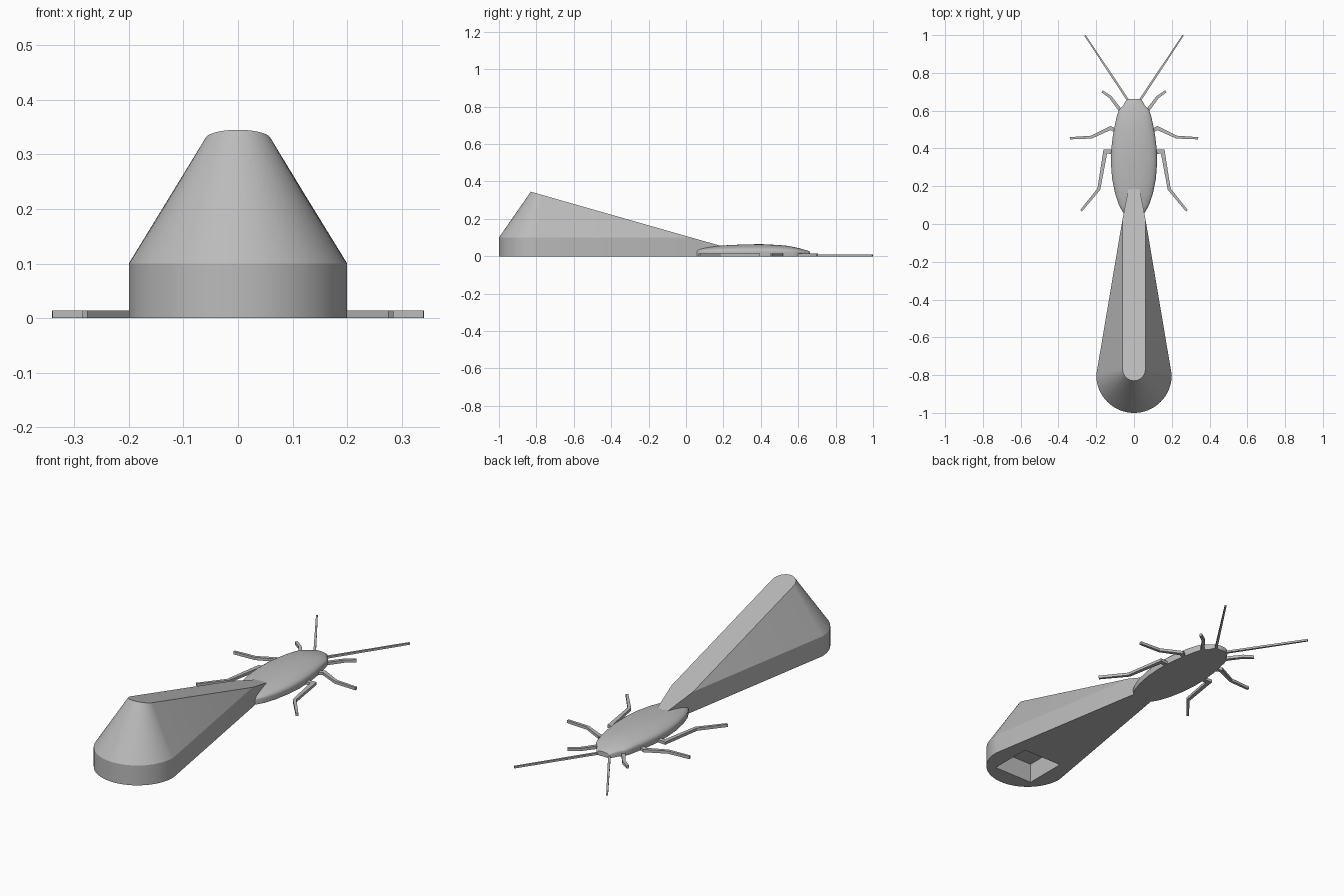
import bpy, bmesh, math
from mathutils import Vector

if "Cube" in bpy.data.objects:
    bpy.data.objects.remove(bpy.data.objects["Cube"])

grey = bpy.data.materials.new("plain grey")
grey.diffuse_color = (0.5, 0.5, 0.5, 1)
grey.use_nodes = True
grey.node_tree.nodes["Principled BSDF"].inputs["Base Color"].default_value = grey.diffuse_color


def finish(name, bm, smooth=None, mirror=False):
    bmesh.ops.recalc_face_normals(bm, faces=bm.faces)
    me = bpy.data.meshes.new(name)
    bm.to_mesh(me)
    bm.free()
    ob = bpy.data.objects.new(name, me)
    bpy.context.collection.objects.link(ob)
    me.materials.append(grey)
    if mirror:
        ob.modifiers.new("mirror", "MIRROR").use_axis[0] = True
    if smooth:
        bpy.context.view_layer.objects.active = ob
        ob.select_set(True)
        bpy.ops.object.shade_smooth_by_angle(angle=math.radians(smooth))
        ob.select_set(False)
    return ob


def loft(bm, rings, closed=True):
    rows = [[bm.verts.new(p) for p in r] for r in rings]
    n = len(rows[0])
    for a, b in zip(rows, rows[1:]):
        for i in range(n if closed else n - 1):
            j = (i + 1) % n
            bm.faces.new((a[i], a[j], b[j], b[i]))
    return rows


# Wedge: vertical skirt, conical heel and a sloping top strip
def top_z(y):
    return 0.345 - 0.285 * (y + 0.83)


ARC = 32
angles = [math.pi + math.pi * i / ARC for i in range(ARC + 1)]
KNEE = (0.06, -0.83 + 0.245 / 0.285)
tip = [(0.03 * math.cos(a), 0.185 + 0.03 * math.sin(a))
       for a in [math.pi * i / 8 for i in range(9)]]
front = [(0.2 * math.cos(a), -0.8 + 0.2 * math.sin(a)) for a in angles]
rim = [(0.06 * math.cos(a), -0.77 + 0.06 * math.sin(a)) for a in angles]
plan = front + [KNEE] + tip + [(-KNEE[0], KNEE[1])]
bm = bmesh.new()
base = [bm.verts.new((x, y, 0)) for x, y in plan]
waist = [bm.verts.new((x, y, min(0.1, top_z(y)))) for x, y in plan]
n = len(plan)
for i in range(n):
    j = (i + 1) % n
    bm.faces.new((base[i], base[j], waist[j], waist[i]))
crest = [bm.verts.new((x, y, top_z(y))) for x, y in rim]
for i in range(ARC):
    bm.faces.new((waist[i], waist[i + 1], crest[i + 1], crest[i]))
bm.faces.new((waist[ARC], waist[ARC + 1], crest[ARC]))
bm.faces.new((waist[0], crest[0], waist[-1]))
bm.faces.new(crest + waist[ARC + 1:])
bm.faces.new(base[::-1])
wedge = finish("wedge", bm, 25)

# Square recess under the heel
bm = bmesh.new()
bmesh.ops.create_cube(bm, size=1)
for v in bm.verts:
    v.co = Vector((v.co.x * 0.22, v.co.y * 0.22 - 0.8, v.co.z * 0.2))
cutter = finish("recess_cutter", bm)
cutter.hide_render = True
cutter.hide_viewport = True
cut = wedge.modifiers.new("recess", "BOOLEAN")
cut.object = cutter
cut.solver = "EXACT"
wedge.modifiers.move(len(wedge.modifiers) - 1, 0)

# Insect body: flat belly, low rim and domed back (y, half width, height)
stations = [(0.05, 0.045, 0.036), (0.065, 0.06, 0.042), (0.10, 0.08, 0.048),
            (0.16, 0.10, 0.055), (0.24, 0.116, 0.061), (0.32, 0.122, 0.064),
            (0.40, 0.120, 0.065), (0.46, 0.113, 0.062), (0.50, 0.106, 0.060),
            (0.54, 0.098, 0.056), (0.575, 0.09, 0.050), (0.605, 0.079, 0.043),
            (0.625, 0.058, 0.037), (0.65, 0.045, 0.031), (0.662, 0.03, 0.024)]
rings = []
for y, w, h in stations:
    edge = min(0.024, h * 0.6)
    ring = [(-w * 0.98, y, 0), (w * 0.98, y, 0)]
    for i in range(17):
        a = math.pi * i / 16
        dip = 0.003 if i == 8 and 0.1 < y < 0.38 else 0   # wing seam
        ring.append((w * math.cos(a), y, edge + (h - edge) * math.sin(a) ** 0.9 - dip))
    rings.append(ring)
bm = bmesh.new()
rows = loft(bm, rings)
bm.faces.new(rows[0])
bm.faces.new(rows[-1])
finish("insect_body", bm, 40)


# Legs and feelers: flat mitred strips, mirrored left to right
def strip(name, path, widths, height):
    pts = [Vector(p) for p in path]
    rings = []
    for i, p in enumerate(pts):
        d0 = (p - pts[i - 1]).normalized() if i else (pts[1] - p).normalized()
        d1 = (pts[i + 1] - p).normalized() if i < len(pts) - 1 else d0
        d = (d0 + d1).normalized()
        side = Vector((-d.y, d.x)) * widths[i] / 2 / max(0.6, d.dot(d0))
        a, b = p + side, p - side
        rings.append([(a.x, a.y, 0), (b.x, b.y, 0),
                      (b.x, b.y, height), (a.x, a.y, height)])
    bm = bmesh.new()
    rows = loft(bm, rings)
    bm.faces.new(rows[0])
    bm.faces.new(rows[-1])
    finish(name, bm, mirror=True)


strip("front_legs", [(0.06, 0.585), (0.08, 0.612), (0.125, 0.672), (0.168, 0.702)],
      [0.018, 0.018, 0.015, 0.012], 0.014)
strip("middle_legs", [(0.08, 0.485), (0.125, 0.508), (0.225, 0.46), (0.34, 0.454)],
      [0.02, 0.02, 0.015, 0.012], 0.014)
strip("hind_legs", [(0.08, 0.38), (0.152, 0.384), (0.186, 0.185), (0.28, 0.07)],
      [0.022, 0.022, 0.016, 0.012], 0.014)
strip("feelers", [(0.025, 0.645), (0.259, 0.998)], [0.012, 0.008], 0.01)
